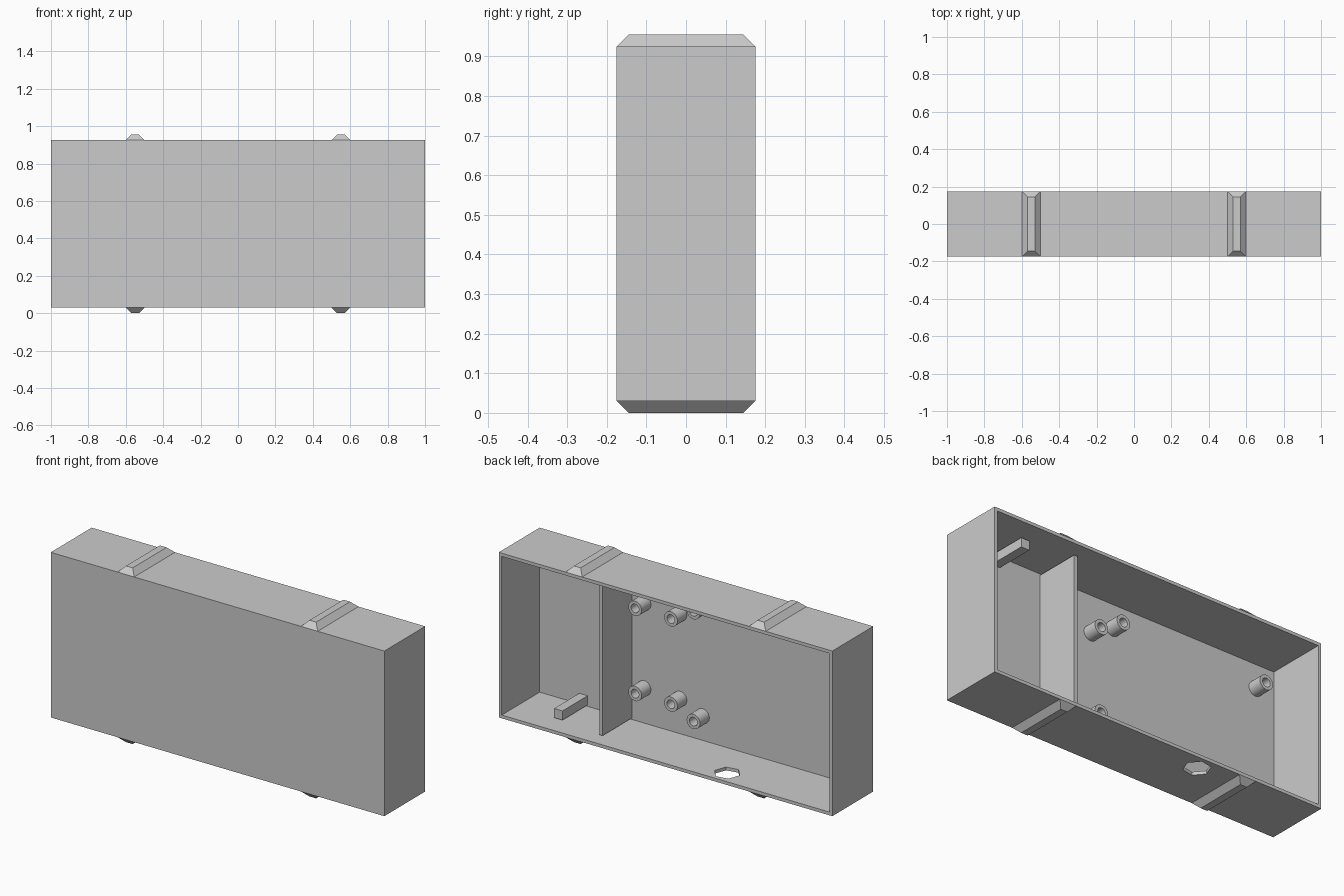
import bpy, bmesh, math
from mathutils import Matrix, Vector

if "Cube" in bpy.data.objects:
    bpy.data.objects.remove(bpy.data.objects["Cube"])

grey = bpy.data.materials.new("plain grey")
grey.use_nodes = True
COLOUR = (0.6, 0.6, 0.6, 1)
grey.diffuse_color = COLOUR
grey.node_tree.nodes["Principled BSDF"].inputs["Base Color"].default_value = COLOUR

HALF_Y, WALL = 0.175, 0.025
Z0, Z1 = 0.03, 0.925            # underside and top of the box
FLOOR = -HALF_Y + WALL          # inner side of the front panel


def finish(bm, name):
    bmesh.ops.recalc_face_normals(bm, faces=bm.faces)
    mesh = bpy.data.meshes.new(name)
    bm.to_mesh(mesh)
    bm.free()
    mesh.materials.append(grey)
    obj = bpy.data.objects.new(name, mesh)
    bpy.context.collection.objects.link(obj)
    return obj


def block(bm, low, high):
    low, high = Vector(low), Vector(high)
    size = Matrix.Diagonal((*(high - low), 1))
    return bmesh.ops.create_cube(bm, size=1, matrix=Matrix.Translation((low + high) / 2) @ size)


def box(name, low, high):
    bm = bmesh.new()
    block(bm, low, high)
    return finish(bm, name)


def select_only(obj):
    bpy.ops.object.select_all(action='DESELECT')
    obj.select_set(True)
    bpy.context.view_layer.objects.active = obj


# Open-backed case: inset the back face and push it in
bm = bmesh.new()
block(bm, (-1, -HALF_Y, Z0), (1, HALF_Y, Z1))
bm.normal_update()
back = max(bm.faces, key=lambda f: f.normal.y)
bmesh.ops.inset_region(bm, faces=[back], thickness=WALL)
pushed = bmesh.ops.extrude_face_region(bm, geom=[back])
verts = [v for v in pushed["geom"] if isinstance(v, bmesh.types.BMVert)]
bmesh.ops.translate(bm, verts=verts, vec=(0, FLOOR - HALF_Y, 0))
if back.is_valid:
    bmesh.ops.delete(bm, geom=[back], context='FACES_ONLY')
case = finish(bm, "case")

# Six-sided cable hole through the bottom wall
bm = bmesh.new()
bmesh.ops.create_cone(bm, cap_ends=True, segments=6, radius1=0.068, radius2=0.068, depth=0.1,
                      matrix=Matrix.Translation((-0.31, 0.09, Z0 + 0.01))
                      @ Matrix.Rotation(math.radians(-20), 4, 'Z'))
cutter = finish(bm, "hole_cutter")
cutter.hide_render = True
cut = case.modifiers.new("cable hole", 'BOOLEAN')
cut.operation, cut.solver, cut.object = 'DIFFERENCE', 'EXACT', cutter
select_only(case)
bpy.ops.object.modifier_apply(modifier=cut.name)
bpy.data.objects.remove(cutter)

# Divider between the small and the large bay
box("divider", (0.43, FLOOR, Z0 + WALL), (0.45, 0.1, Z1 - WALL))

# Bars standing on the front panel, along the bottom and top walls
for name, z in (("lower_bar", Z0 + WALL), ("upper_bar", Z1 - WALL - 0.05)):
    box(name, (0.695, FLOOR, z), (0.745, 0.065, z + 0.05))


# Hollow screw posts on the front panel
def post(name, x, z, length=0.08, radius=0.04):
    bm = bmesh.new()
    bmesh.ops.create_cone(bm, cap_ends=True, segments=32, radius1=radius, radius2=radius,
                          depth=length, matrix=Matrix.Translation((x, FLOOR + length / 2, z))
                          @ Matrix.Rotation(-math.pi / 2, 4, 'X'))
    bm.normal_update()
    end = max(bm.faces, key=lambda f: f.normal.y)
    bmesh.ops.inset_region(bm, faces=[end], thickness=radius * 0.42)
    hole = bmesh.ops.extrude_face_region(bm, geom=[end])
    verts = [v for v in hole["geom"] if isinstance(v, bmesh.types.BMVert)]
    bmesh.ops.translate(bm, verts=verts, vec=(0, 0.005 - length, 0))
    if end.is_valid:
        bmesh.ops.delete(bm, geom=[end], context='FACES_ONLY')
    select_only(finish(bm, name))
    bpy.ops.object.shade_smooth_by_angle(angle=math.radians(35))


for group, xs, zs in (("small_board_post", (0.355, 0.14), (0.238, 0.70)),
                      ("large_board_post", (0.005, -0.87), (0.18, 0.775))):
    for x in xs:
        for z in zs:
            post(group, x, z)


# Chamfered rails across the top and bottom
def rail(name, x, z, direction):
    bm = bmesh.new()
    rings = []
    for half_x, half_y, height in ((0.05, HALF_Y, 0), (0.02, HALF_Y - 0.03, 0.03)):
        rings.append([bm.verts.new((x + sx * half_x, sy * half_y, z + direction * height))
                      for sx, sy in ((-1, -1), (1, -1), (1, 1), (-1, 1))])
    low, high = rings
    bm.faces.new(low)
    bm.faces.new(high)
    for i in range(4):
        j = (i + 1) % 4
        bm.faces.new((low[i], low[j], high[j], high[i]))
    finish(bm, name)


for x in (-0.55, 0.55):
    rail("top_rail", x, Z1, 1)
    rail("bottom_rail", x, Z0, -1)
